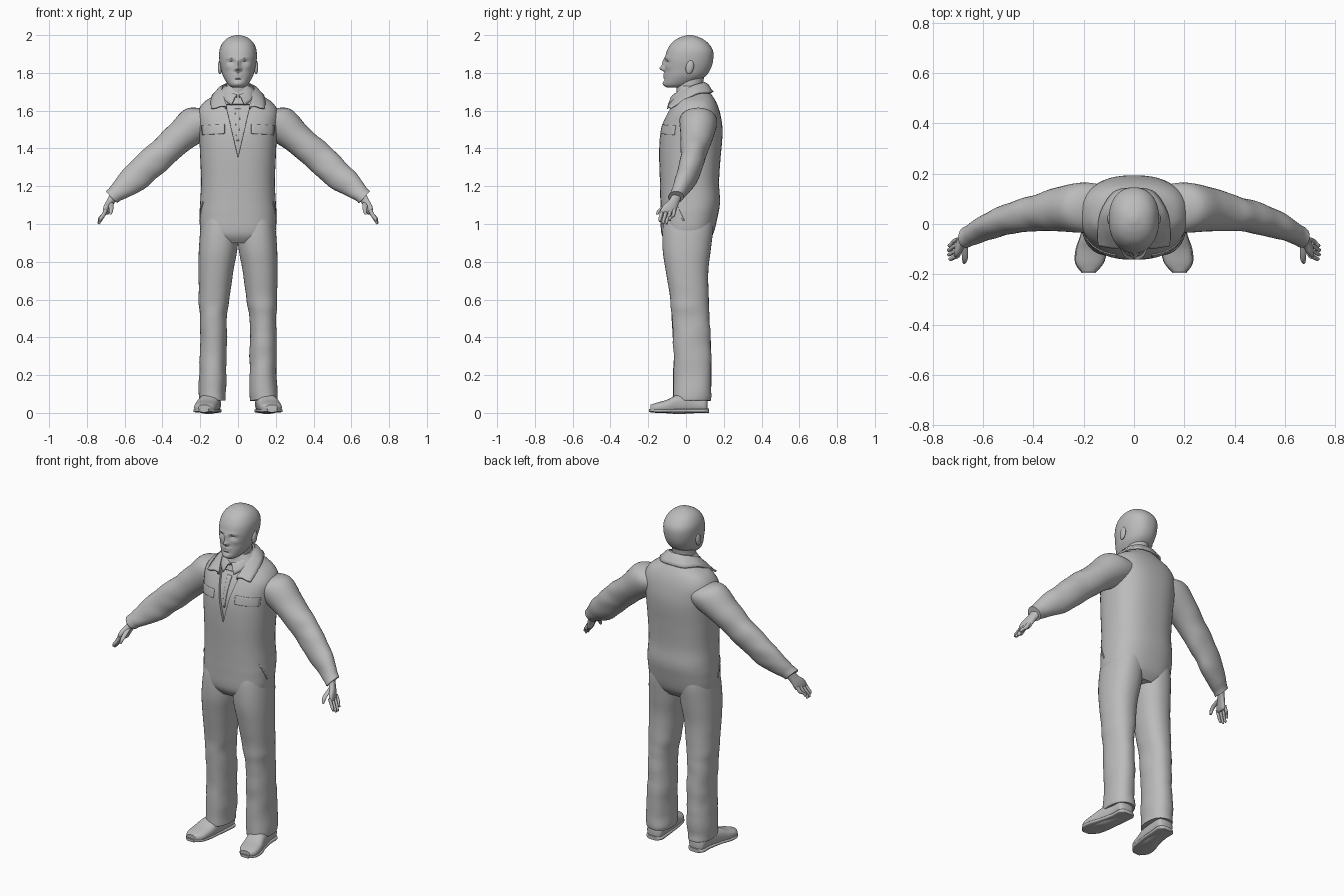
import bpy, bmesh, math
from mathutils import Vector, Matrix, noise
from mathutils.bvhtree import BVHTree

if "Cube" in bpy.data.objects:
    bpy.data.objects.remove(bpy.data.objects["Cube"])

grey = bpy.data.materials.new("plain_grey")
grey.use_nodes = True
grey.diffuse_color = (0.5, 0.5, 0.5, 1)
grey.node_tree.nodes["Principled BSDF"].inputs["Base Color"].default_value = (0.5, 0.5, 0.5, 1)

X, Y, Z = Vector((1, 0, 0)), Vector((0, 1, 0)), Vector((0, 0, 1))
made = []


def spline(rows, steps=6):
    """Smooth list of number rows (Catmull-Rom)."""
    out = []
    for i in range(len(rows) - 1):
        quad = [rows[max(i - 1, 0)], rows[i], rows[i + 1], rows[min(i + 2, len(rows) - 1)]]
        for k in range(steps):
            t = k / steps
            out.append([b + t * ((c - a) / 2 + t * ((a - 2.5 * b + 2 * c - d / 2)
                        + t * (1.5 * (b - c) + (d - a) / 2))) for a, b, c, d in zip(*quad)])
    return out + [list(rows[-1])]


def loft(bm, rows, u, v, power=1.0, sides=32):
    """Closed skin through rows of (x, y, z, radius along u, radius along v)."""
    rings = []
    for x, y, z, a, b in spline(rows):
        ring = []
        for k in range(sides):
            c, s = math.cos(math.tau * k / sides), math.sin(math.tau * k / sides)
            c, s = math.copysign(abs(c) ** power, c), math.copysign(abs(s) ** power, s)
            ring.append(bm.verts.new(Vector((x, y, z)) + u * a * c + v * b * s))
        rings.append(ring)
    for r0, r1 in zip(rings, rings[1:]):
        for k in range(sides):
            n = (k + 1) % sides
            bm.faces.new((r0[k], r0[n], r1[n], r1[k]))
    bm.faces.new(rings[0])
    bm.faces.new(rings[-1])


def stack(bm, rows, power=1.0, sides=40):
    """Upright loft from rows of (z, half width, front y, back y, optional x)."""
    loft(bm, [(r[4] if len(r) > 4 else 0, (r[2] + r[3]) / 2, r[0], r[1], (r[3] - r[2]) / 2)
              for r in rows], X, Y, power, sides)


def blob(bm, centre, size, tilt=0.0):
    m = Matrix.Translation(centre) @ Matrix.Rotation(tilt, 4, 'X') @ Matrix.Diagonal((*size, 1))
    bmesh.ops.create_uvsphere(bm, u_segments=20, v_segments=12, radius=1, matrix=m)


def finish(name, bm):
    bmesh.ops.recalc_face_normals(bm, faces=bm.faces)
    mesh = bpy.data.meshes.new(name)
    bm.to_mesh(mesh)
    bm.free()
    mesh.materials.append(grey)
    obj = bpy.data.objects.new(name, mesh)
    bpy.context.collection.objects.link(obj)
    made.append(obj)
    return obj


# Coverall: torso, legs and sleeves
bm = bmesh.new()
stack(bm, [(.9, .14, -.1, .11), (.95, .195, -.13, .145), (1.05, .203, -.135, .17), (1.12, .2, -.136, .18),
           (1.22, .195, -.138, .175), (1.35, .2, -.142, .183), (1.45, .205, -.14, .192),
           (1.52, .21, -.128, .192), (1.59, .213, -.098, .18), (1.645, .18, -.066, .16),
           (1.69, .11, -.052, .132), (1.73, .07, -.04, .1)], .82, 48)
for s in (1, -1):
    stack(bm, [(.065, .07, -.068, .13, s * .135), (.1, .072, -.07, .133, s * .136), (.3, .07, -.066, .133, s * .131),
               (.5, .071, -.076, .124, s * .132), (.6, .081, -.083, .12, s * .126), (.75, .092, -.107, .118, s * .117),
               (.87, .102, -.124, .132, s * .105), (1.0, .1, -.122, .145, s * .095),
               (1.1, .08, -.1, .13, s * .09)], .9)
    loft(bm, [(s * .1, .06, 1.56, .06, .09), (s * .2, .065, 1.54, .1, .1), (s * .3, .058, 1.465, .085, .087),
              (s * .38, .045, 1.395, .08, .074), (s * .45, .032, 1.33, .08, .064), (s * .55, .003, 1.24, .073, .056),
              (s * .62, -.027, 1.184, .056, .048), (s * .652, -.043, 1.158, .044, .041),
              (s * .668, -.052, 1.143, .042, .04)], Vector((s * .69, 0, .72)), Y)
coverall = finish("coverall", bm)

# Soft cloth folds on sleeves and trouser legs
for vert in coverall.data.vertices:
    p = vert.co.copy()
    limb = max(min(1, (.75 - p.z) * 3), min(1, (abs(p.x) - .28) * 6), 0)
    fold = noise.noise(Vector((p.x * 7 + 3, p.y * 9, p.z * 15)))
    vert.co = p + vert.normal * fold * .007 * limb


def tree_of(obj):
    return BVHTree.FromPolygons([v.co.copy() for v in obj.data.vertices],
                                [tuple(p.vertices) for p in obj.data.polygons])


def patch(name, corners, tree, thick, lift, axis='y', n=10):
    """Plate laid on the cloth; corners are (x, z) on the front or (y, z) on a side."""
    bm = bmesh.new()
    a, b, c, d = [Vector(k) for k in corners]
    way = Y if axis == 'y' else -X
    for i in range(n + 1):
        for j in range(n + 1):
            w = a.lerp(b, j / n).lerp(d.lerp(c, j / n), i / n)
            start = Vector((w.x, -.5, w.y)) if axis == 'y' else Vector((.4, w.x, w.y))
            bm.verts.new(tree.ray_cast(start, way)[0] - way * lift)
    bm.verts.ensure_lookup_table()
    for i in range(n):
        for j in range(n):
            k = i * (n + 1) + j
            bm.faces.new([bm.verts[m] for m in (k, k + 1, k + n + 2, k + n + 1)])
    obj = finish(name, bm)
    solid = obj.modifiers.new("cloth", 'SOLIDIFY')
    solid.thickness, solid.offset = thick, 0
    return obj


# Pocket plates on chest and hips
tree = tree_of(coverall)
for plate in (patch("chest_pocket_flap", [(.07, 1.527), (.19, 1.52), (.187, 1.472), (.07, 1.478)], tree, .009, 0),
              patch("hip_pocket_welt", [(-.062, 1.115), (-.055, 1.118), (-.008, 1.02), (-.015, 1.016)],
                    tree, .007, 0, axis='x')):
    plate.modifiers.new("other_side", 'MIRROR').use_mirror_merge = False

# Open neckline sunk into the front
bm = bmesh.new()
bm.from_mesh(coverall.data)
slope = .063 / .275
for s in (1, -1):
    near = []
    for f in bm.faces:
        m = f.calc_center_median()
        if m.y < -.03 and abs(m.x) < .11 and 1.3 < m.z < 1.68:
            near.append(f)
    region = set(near) | {e for f in near for e in f.edges} | {v for f in near for v in f.verts}
    bmesh.ops.bisect_plane(bm, geom=list(region), dist=.0002, plane_co=(0, 0, 1.35), plane_no=(s, 0, -slope))
inside = []
for f in bm.faces:
    m = f.calc_center_median()
    if m.y < -.03 and m.z < 1.64 and abs(m.x) < (m.z - 1.35) * slope:
        inside.append(f)
bmesh.ops.inset_region(bm, faces=inside, thickness=.001, depth=-.013)
bm.to_mesh(coverall.data)
bm.free()
patch("shirt_placket", [(-.016, 1.61), (.012, 1.61), (.004, 1.44), (-.008, 1.44)], tree_of(coverall), .006, .001)


def collar(name, top, outer, thick):
    """Folded collar: a band from the neck edge over to the outer edge, mirrored."""
    bm = bmesh.new()
    rows = []
    for p, q in zip(spline(top), spline(outer)):
        p, q = Vector(p), Vector(q)
        ridge = p.lerp(q, .35) + Z * .006
        rows.append([bm.verts.new(k) for k in (p - Z * .012, p, ridge, p.lerp(q, .7), q)])
    for r0, r1 in zip(rows, rows[1:]):
        for k in range(4):
            bm.faces.new((r0[k], r0[k + 1], r1[k + 1], r1[k]))
    obj = finish(name, bm)
    obj.modifiers.new("other_side", 'MIRROR').merge_threshold = .002
    solid = obj.modifiers.new("cloth", 'SOLIDIFY')
    solid.thickness, solid.offset = thick, 0


collar("coverall_collar",
       [(0, .1, 1.748), (.05, .088, 1.744), (.083, .035, 1.728), (.085, -.03, 1.69), (.062, -.098, 1.622)],
       [(0, .142, 1.698), (.075, .128, 1.695), (.125, .06, 1.69), (.142, -.01, 1.655), (.142, -.085, 1.612)], .01)
collar("shirt_collar",
       [(0, .09, 1.745), (.045, .077, 1.742), (.07, .03, 1.728), (.055, -.038, 1.7), (.006, -.07, 1.682)],
       [(0, .1, 1.72), (.055, .087, 1.72), (.085, .03, 1.7), (.076, -.05, 1.662), (.036, -.093, 1.63)], .008)

# Neck, ears and head
bm = bmesh.new()
stack(bm, [(1.62, .07, -.05, .1), (1.68, .062, -.05, .09), (1.74, .062, -.05, .09), (1.8, .06, -.05, .1)])
for s in (1, -1):
    blob(bm, (s * .096, .02, 1.83), (.011, .021, .037), -.2)
finish("neck_and_ears", bm)
bm = bmesh.new()
stack(bm, [(1.722, .028, -.1, -.03), (1.738, .052, -.115, .03), (1.78, .078, -.114, .1), (1.82, .09, -.111, .13),
           (1.87, .099, -.112, .144), (1.92, .098, -.1, .142), (1.96, .081, -.074, .115),
           (1.985, .054, -.038, .078), (1.998, .02, 0, .04), (2.0, .004, .016, .024)], .9, 112)
head = finish("head", bm)

# Face shaped by soft pushes: (x, z), (spread), push along y
face = [((0, 1.848), (.011, .024), -.015), ((0, 1.822), (.014, .012), -.026), ((.014, 1.818), (.007, .007), -.007),
        ((0, 1.743), (.024, .014), -.008), ((0, 1.79), (.024, .006), -.009), ((0, 1.776), (.021, .006), -.008),
        ((0, 1.783), (.024, .003), .005), ((0, 1.763), (.02, .005), .004), ((.036, 1.877), (.028, .008), -.005),
        ((.036, 1.857), (.018, .01), .014), ((.036, 1.853), (.011, .006), -.006), ((.055, 1.83), (.02, .014), -.004)]
for vert in head.data.vertices:
    x, y, z = vert.co
    if y < -.02:
        vert.co.y += sum(push * math.exp(-((abs(x) - at[0]) / spread[0]) ** 2 - ((z - at[1]) / spread[1]) ** 2)
                         for at, spread, push in face)

for s, side in ((1, "left"), (-1, "right")):
    # Hands: palm, four fingers and thumb
    bm = bmesh.new()
    u, v = Vector((s * .85, 0, .5)), Vector((s * .2, -.96, .1))
    loft(bm, [(s * .65, -.042, 1.16, .024, .027), (s * .672, -.062, 1.122, .02, .029),
              (s * .69, -.085, 1.09, .019, .04), (s * .7, -.094, 1.062, .015, .04),
              (s * .703, -.096, 1.054, .006, .03)], u, v, .9)
    for k, (tip_x, tip_z) in enumerate([(.733, 1.012), (.738, 1.0), (.739, 1.0), (.736, 1.018)]):
        root_y, tip_y = -.126 + k * .0215, -.138 + k * .018
        loft(bm, [(s * .698, root_y, 1.075, .01, .01), (s * .714, root_y - .006, 1.045, .0105, .01),
                  (s * (tip_x - .006), tip_y, tip_z + .015, .009, .009), (s * tip_x, tip_y, tip_z, .005, .005)],
             u, v, sides=12)
    loft(bm, [(s * .675, -.075, 1.115, .014, .015), (s * .672, -.115, 1.093, .013, .013),
              (s * .672, -.14, 1.073, .011, .011), (s * .675, -.153, 1.05, .006, .006)], X, Y, sides=12)
    finish(side + "_hand", bm)

    # Shoes: rounded upper on a flat sole
    bm = bmesh.new()
    loft(bm, [(s * .14, .115, .035, .025, .03), (s * .14, .1, .045, .048, .045), (s * .143, .04, .05, .05, .052),
              (s * .155, -.04, .046, .056, .052), (s * .168, -.1, .034, .06, .036), (s * .176, -.155, .027, .055, .027),
              (s * .18, -.188, .023, .03, .02)], X, Z, .8)
    finish(side + "_shoe", bm)
    bm = bmesh.new()
    loft(bm, [(s * .14, .122, .011, .03, .011), (s * .14, .1, .011, .052, .011), (s * .143, .04, .011, .052, .011),
              (s * .155, -.04, .012, .057, .01), (s * .169, -.1, .011, .063, .01), (s * .177, -.155, .012, .057, .01),
              (s * .181, -.195, .013, .026, .008)], X, Z, .5)
    finish(side + "_sole", bm)

# Smooth shading with sharp edges kept
for obj in made:
    obj.select_set(True)
bpy.context.view_layer.objects.active = coverall
bpy.ops.object.shade_smooth_by_angle(angle=math.radians(45))
